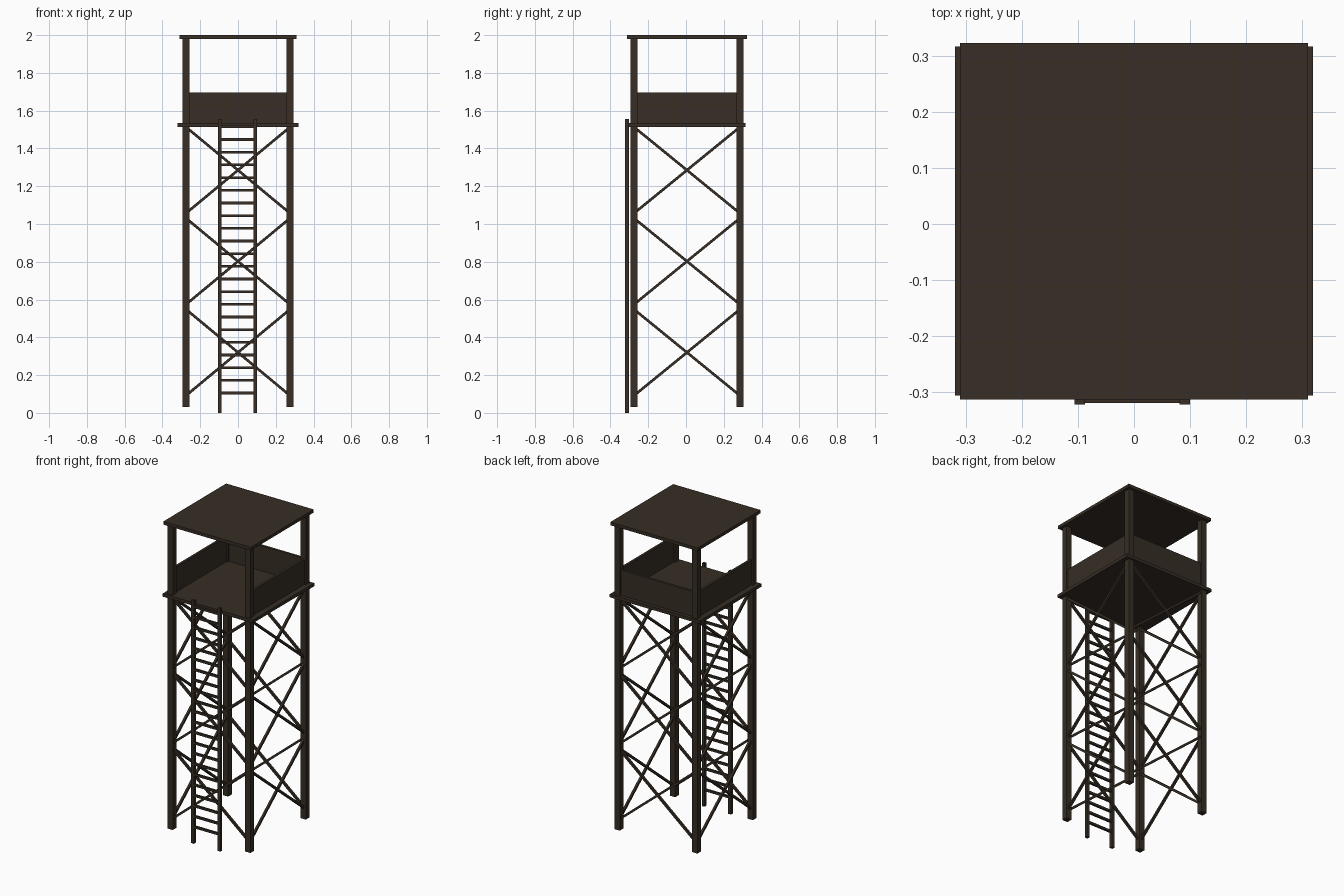
import bpy
from mathutils import Vector

if "Cube" in bpy.data.objects:
    bpy.data.objects.remove(bpy.data.objects["Cube"])

wood = bpy.data.materials.new("dark brown wood")
wood.diffuse_color = (0.038, 0.027, 0.018, 1)
wood.use_nodes = True
wood.node_tree.nodes["Principled BSDF"].inputs["Base Color"].default_value = wood.diffuse_color

CY = 0.005          # tower centre in y (the ladder sticks out at the front)
LX, LY = 0.275, 0.28  # leg offsets


def box(name, lo, hi):
    """Axis-aligned box from its two corners."""
    lo, hi = Vector(lo), Vector(hi)
    bpy.ops.mesh.primitive_cube_add(size=1, location=(lo + hi) / 2)
    ob = bpy.context.object
    ob.name = name
    ob.scale = hi - lo
    ob.data.materials.append(wood)
    return ob


def beam(name, a, b, t):
    """Square bar between two points."""
    a, b = Vector(a), Vector(b)
    bpy.ops.mesh.primitive_cube_add(size=1, location=(a + b) / 2)
    ob = bpy.context.object
    ob.name = name
    ob.rotation_euler = (b - a).to_track_quat('Z', 'Y').to_euler()
    ob.scale = (t, t, (b - a).length)
    ob.data.materials.append(wood)
    return ob


# Roof and platform
box("roof", (-0.31, CY - 0.318, 1.98), (0.31, CY + 0.318, 2.0))
box("platform", (-0.319, CY - 0.311, 1.514), (0.319, CY + 0.311, 1.534))

# Corner legs running up to the roof
h = 0.0185
for sx in (-1, 1):
    for sy in (-1, 1):
        x, y = sx * LX, CY + sy * LY
        box("corner_leg", (x - h, y - h, 0.032), (x + h, y + h, 1.985))

# Guard walls on the left, right and back; the front is open for the ladder
for sx in (-1, 1):
    x = sx * LX
    box("side_guard_wall", (x - 0.008, CY - LY, 1.53), (x + 0.008, CY + LY, 1.695))
box("back_guard_wall", (-LX, CY + LY - 0.008, 1.53), (LX, CY + LY + 0.008, 1.695))

# Three tiers of crossed braces on each of the four sides
for i in range(3):
    zc = 0.32 + i * 0.4825
    z0, z1 = zc - 0.228, zc + 0.228
    for s in (-1, 1):
        for d in (-1, 1):
            beam("front_back_brace", (-d * LX, CY + s * LY, z0),
                 (d * LX, CY + s * LY, z1), 0.014)
            beam("side_brace", (s * LX, CY - d * LY, z0),
                 (s * LX, CY + d * LY, z1), 0.014)

# Ladder
LC = -0.003
for s in (-1, 1):
    x = LC + s * 0.0935
    box("ladder_rail", (x - 0.0095, -0.322, 0), (x + 0.0095, -0.303, 1.555))
for i in range(22):
    z = 0.105 + i * 0.0671
    box("ladder_rung", (LC - 0.09, -0.319, z - 0.007), (LC + 0.09, -0.306, z + 0.007))
